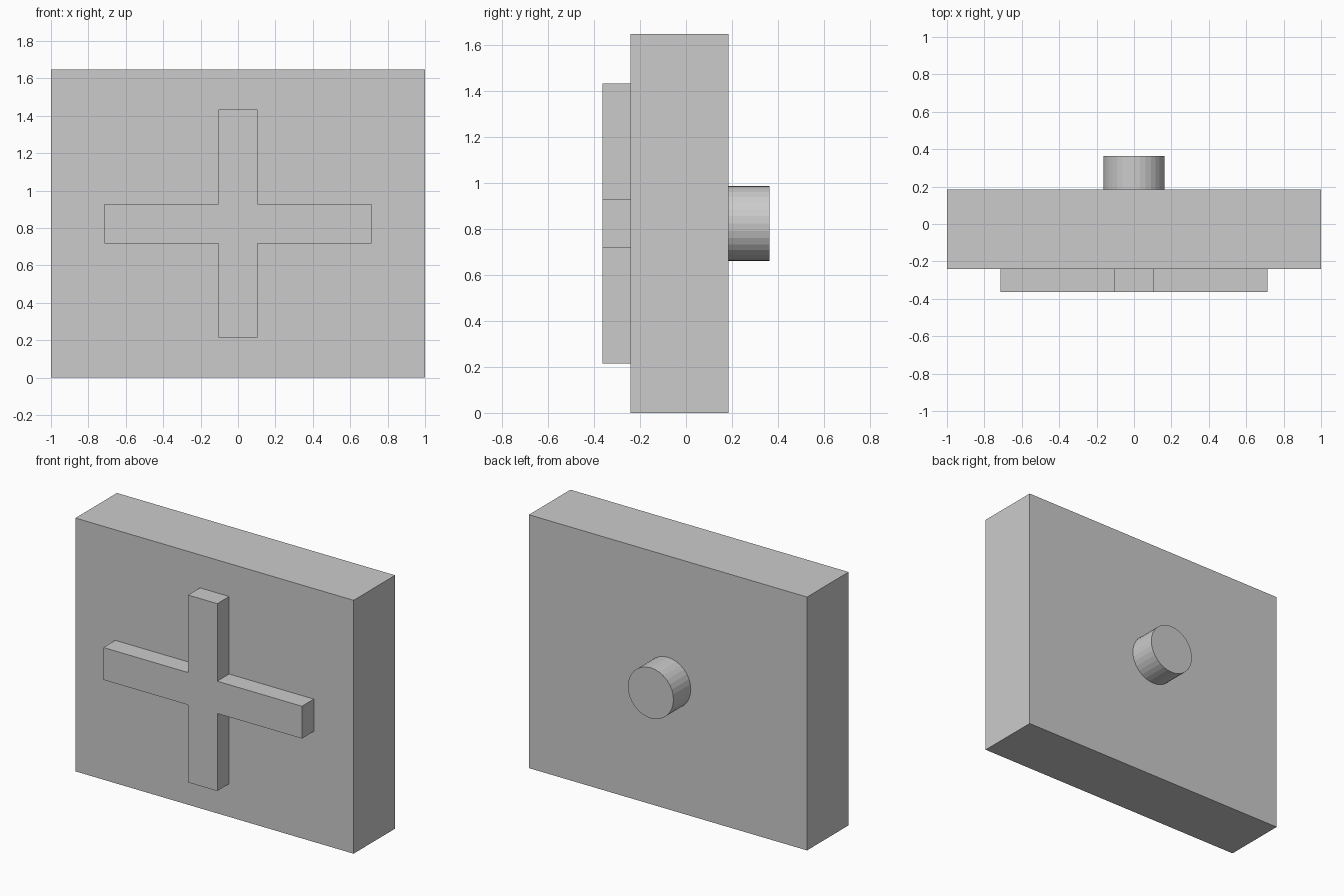
import bpy, bmesh, math
from mathutils import Matrix

if "Cube" in bpy.data.objects:
    bpy.data.objects.remove(bpy.data.objects["Cube"])

HEIGHT = 1.647
MID = HEIGHT / 2
FRONT, BACK = -0.241, 0.185      # block faces
REACH = 0.363                    # outermost depth front and back


def add_object(name, bm):
    bmesh.ops.recalc_face_normals(bm, faces=bm.faces)
    mesh = bpy.data.meshes.new(name)
    bm.to_mesh(mesh)
    bm.free()
    obj = bpy.data.objects.new(name, mesh)
    bpy.context.collection.objects.link(obj)
    return obj


def extrude_profile(name, points, y0, y1):
    """Extrude an x-z outline from y0 to y1."""
    bm = bmesh.new()
    face = bm.faces.new([bm.verts.new((x, y0, z)) for x, z in points])
    ext = bmesh.ops.extrude_face_region(bm, geom=[face])
    verts = [v for v in ext["geom"] if isinstance(v, bmesh.types.BMVert)]
    bmesh.ops.translate(bm, verts=verts, vec=(0, y1 - y0, 0))
    return add_object(name, bm)


# Main block
extrude_profile("block", [(-1, 0), (1, 0), (1, HEIGHT), (-1, HEIGHT)], FRONT, BACK)

# Raised plus shape on the front: one quarter turned around the centre
w, ax, az = 0.105, 0.714, 0.609
quarter = [(ax, w), (w, w), (w, az)]
outline = (quarter
           + [(-x, z) for x, z in reversed(quarter)]
           + [(-x, -z) for x, z in quarter]
           + [(x, -z) for x, z in reversed(quarter)])
extrude_profile("front_cross", [(x, z + MID) for x, z in outline], -REACH, FRONT)

# Round peg on the back
bm = bmesh.new()
bmesh.ops.create_cone(
    bm, cap_ends=True, segments=32, radius1=0.164, radius2=0.164, depth=REACH - BACK,
    matrix=Matrix.Translation((0, (BACK + REACH) / 2, MID)) @ Matrix.Rotation(math.pi / 2, 4, "X"))
add_object("back_peg", bm)
